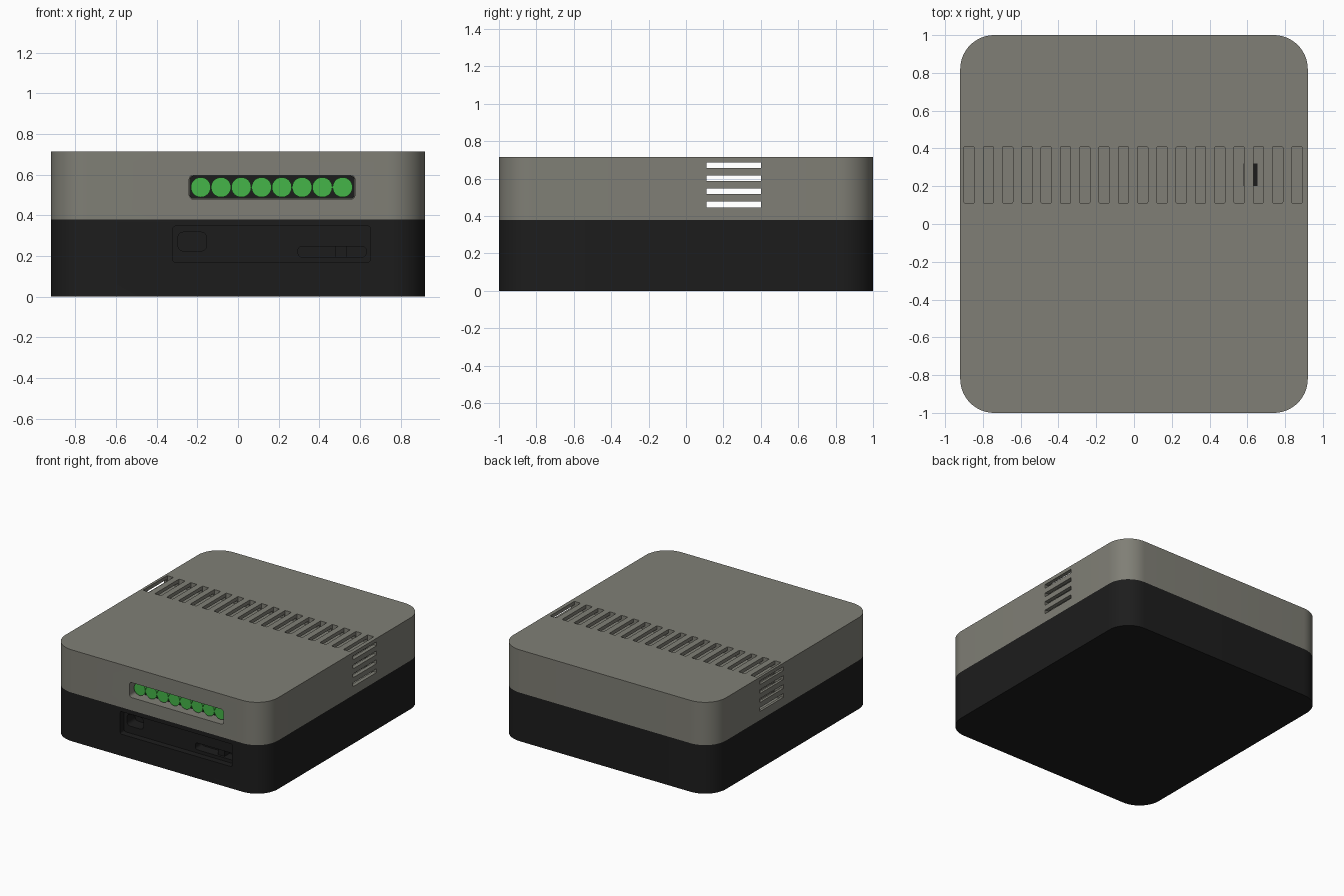
import bpy, bmesh, math
from mathutils import Vector

if "Cube" in bpy.data.objects:
    bpy.data.objects.remove(bpy.data.objects["Cube"])


def material(name, rgb):
    m = bpy.data.materials.new(name)
    m.diffuse_color = (*rgb, 1)
    m.use_nodes = True
    m.node_tree.nodes["Principled BSDF"].inputs["Base Color"].default_value = m.diffuse_color
    return m


GREY = material("warm_grey", (0.215, 0.212, 0.18))
BLACK = material("black", (0.012, 0.012, 0.012))
GREEN = material("green", (0.06, 0.46, 0.065))


def prism(bm, u, v, w, r, axis, seg=4):
    """Rounded rectangle u by v, extruded over w along the axis."""
    pts = []
    corners = ((u[1] - r, v[1] - r), (u[0] + r, v[1] - r),
               (u[0] + r, v[0] + r), (u[1] - r, v[0] + r))
    for k, (cu, cv) in enumerate(corners):
        for i in range(seg + 1 if r else 1):
            a = math.pi / 2 * (k + i / seg)
            pts.append((cu + r * math.cos(a), cv + r * math.sin(a)))
    place = {'z': lambda a, b, c: (a, b, c),
             'y': lambda a, b, c: (a, c, b),
             'x': lambda a, b, c: (c, a, b)}[axis]
    low, high = ([bm.verts.new(place(a, b, c)) for a, b in pts] for c in w)
    n = len(pts)
    faces = [bm.faces.new(low), bm.faces.new(high)]
    for i in range(n):
        j = (i + 1) % n
        faces.append(bm.faces.new((low[i], low[j], high[j], high[i])))
    bmesh.ops.recalc_face_normals(bm, faces=faces)


def make(name, prisms, mat=None):
    bm = bmesh.new()
    for p in prisms:
        prism(bm, *p)
    me = bpy.data.meshes.new(name)
    bm.to_mesh(me)
    bm.free()
    ob = bpy.data.objects.new(name, me)
    bpy.context.collection.objects.link(ob)
    if mat:
        me.materials.append(mat)
    return ob


def smooth(ob):
    bpy.ops.object.select_all(action='DESELECT')
    ob.select_set(True)
    bpy.context.view_layer.objects.active = ob
    bpy.ops.object.shade_smooth_by_angle(angle=math.radians(30))


def carve(ob, cutters):
    """Subtract every cutter, bake the result and drop the cutters."""
    for c in cutters:
        c.hide_render = True
        mod = ob.modifiers.new(c.name, 'BOOLEAN')
        mod.operation, mod.solver, mod.object = 'DIFFERENCE', 'EXACT', c
    dg = bpy.context.evaluated_depsgraph_get()
    dg.update()
    me = bpy.data.meshes.new_from_object(ob.evaluated_get(dg))
    ob.modifiers.clear()
    ob.data = me
    for c in cutters:
        bpy.data.objects.remove(c)
    smooth(ob)


X, Y = (-0.92, 0.92), (-1, 1)

# Upper housing with top slots, side vents and a front window
top = make("upper_housing", [(X, Y, (0.38, 0.715), 0.18, 'z', 14)], GREY)
carve(top, [
    make("top_slot_cutter", [((-0.9 + i * 0.1021, -0.846 + i * 0.1021), (0.11, 0.41),
                              (0.43, 0.8), 0.006, 'z', 2) for i in range(18)]),
    make("side_vent_cutter", [((0.11, 0.4), (z - 0.015, z + 0.015), (-1.1, 1.1), 0, 'x')
                              for z in (0.462, 0.532, 0.602, 0.672)]),
    make("window_cutter", [((-0.24, 0.575), (0.48, 0.597), (-1.1, -0.9), 0.02, 'y')]),
])

# Lower housing with a port recess
base = make("lower_housing", [(X, Y, (0, 0.38), 0.18, 'z', 14)], BLACK)
carve(base, [
    make("recess_cutter", [((-0.32, 0.65), (0.17, 0.347), (-1.1, -0.95), 0.012, 'y')]),
    make("port_cutter", [((-0.295, -0.155), (0.225, 0.317), (-1.05, -0.85), 0.025, 'y'),
                         ((0.295, 0.63), (0.195, 0.248), (-1.05, -0.87), 0.02, 'y')]),
])

# Card sitting in the port slot, and a small part under the top slots
make("card_insert", [((0.48, 0.535), (0.195, 0.248), (-0.93, -0.865), 0, 'y')], BLACK)
make("inner_chip", [((0.58, 0.655), (0.2, 0.32), (0.42, 0.437), 0, 'z')], BLACK)

# Dark board and row of round green terminals behind the window
make("terminal_board", [((-0.238, 0.573), (0.482, 0.595), (-0.91, -0.895), 0.018, 'y')], BLACK)
for i in range(8):
    x = -0.183 + i * 0.0996
    lamp = make(f"green_terminal_{i + 1}",
                [((x - 0.049, x + 0.049), (0.489, 0.587), (-0.955, -0.905), 0.0489, 'y', 8)], GREEN)
    smooth(lamp)
